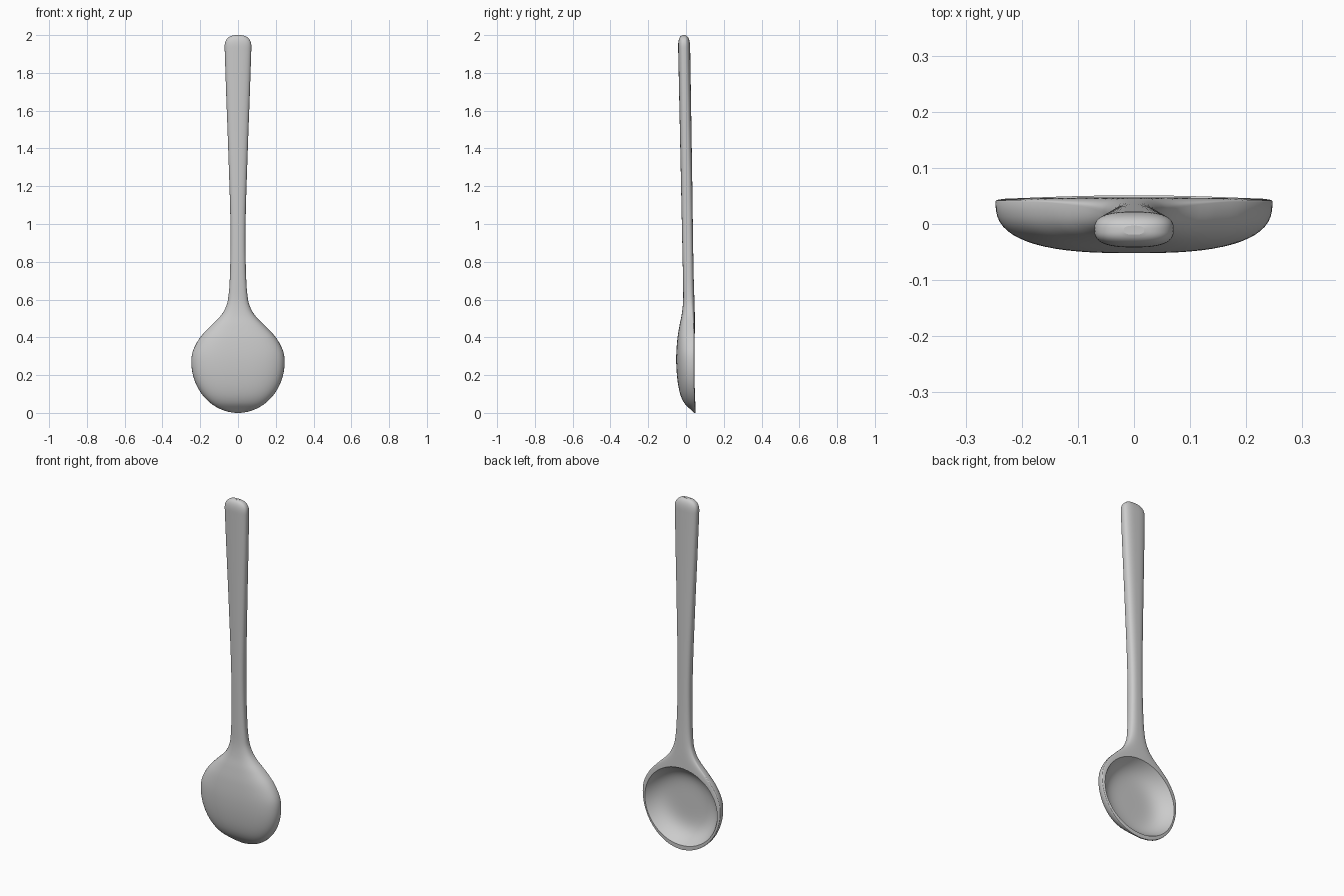
import bpy
import bmesh
from math import sin, cos, pi, sqrt

cube = bpy.data.objects.get("Cube")
if cube:
    bpy.data.objects.remove(cube, do_unlink=True)

# Profile curves along the height: (z, value)
WIDTH = [(.21, .238), (.27, .247), (.33, .238), (.4, .2), (.46, .145), (.5, .104),
         (.54, .074), (.6, .053), (.75, .042), (1, .04), (1.4, .052), (1.7, .063), (2, .073)]
FRONT = [(0, .044), (.02, .022), (.05, -.008), (.1, -.031), (.18, -.046), (.28, -.052),
         (.38, -.047), (.46, -.035), (.52, -.023), (.58, -.016), (.65, -.015), (1, -.022), (2, -.043)]
BACK = [(0, .051), (.5, .047), (.75, .04), (1.3, .032), (2, .021)]


def curve(points, z):
    """Smooth Hermite interpolation through the points."""
    def slope(i):
        a, b = points[max(i - 1, 0)], points[min(i + 1, len(points) - 1)]
        return (b[1] - a[1]) / (b[0] - a[0])
    i = 0
    while i < len(points) - 2 and z > points[i + 1][0]:
        i += 1
    (z0, v0), (z1, v1) = points[i], points[i + 1]
    h = z1 - z0
    t = (z - z0) / h
    return ((1 + 2 * t) * (1 - t) ** 2 * v0 + t * (1 - t) ** 2 * h * slope(i)
            + t * t * (3 - 2 * t) * v1 + t * t * (t - 1) * h * slope(i + 1))


def power(v, e):
    return abs(v) ** e * (1 if v >= 0 else -1)


def section(z, count=64):
    """Rounded cross-section of the spoon at height z."""
    if z < .27:
        w = max(.247 * sqrt(max(0, 1 - ((.27 - z) / .27) ** 2)), .012)
    else:
        w = curve(WIDTH, z)
    front, back = curve(FRONT, z), curve(BACK, z)
    # The widest line moves from the rim to the middle of the handle
    t = min(max((z - .42) / .25, 0), 1)
    t = t * t * (3 - 2 * t)
    mid = back - (back - front) * (.09 + .41 * t)
    # Rounded end of the handle
    end = max(0, (z - 1.93) / .07)
    cap = max((1 - min(end, 1) ** 2.6) ** (1 / 2.6), .25)
    ring = []
    for k in range(count):
        a = 2 * pi * k / count
        c, s = power(cos(a), .74), power(sin(a), .74)
        depth = (back - mid) if s > 0 else (mid - front)
        ring.append((w * cap * c, mid + depth * cap * s, z))
    return ring


def loft(name, rings):
    """Skin closed rings of equal size and cap both ends."""
    bm = bmesh.new()
    loops = [[bm.verts.new(p) for p in ring] for ring in rings]
    n = len(loops[0])
    for a, b in zip(loops, loops[1:]):
        for k in range(n):
            j = (k + 1) % n
            bm.faces.new((a[k], a[j], b[j], b[k]))
    bm.faces.new(loops[0])
    bm.faces.new(loops[-1])
    bmesh.ops.recalc_face_normals(bm, faces=bm.faces[:])
    mesh = bpy.data.meshes.new(name)
    bm.to_mesh(mesh)
    bm.free()
    obj = bpy.data.objects.new(name, mesh)
    bpy.context.collection.objects.link(obj)
    return obj


# Spoon body: bowl, neck and handle in one skin
heights = [.27 * (1 - cos(pi / 2 * i / 22)) for i in range(22)]
heights += [.27 + .43 * i / 32 for i in range(32)]
heights += [.7 + 1.23 * i / 26 for i in range(26)]
heights += [1.93 + .07 * sin(pi / 2 * i / 12) for i in range(13)]
spoon = loft("spoon", [section(z) for z in heights])

# Hollow of the bowl: an oval dish shape used as a cutter
RX, RZ, CENTRE, RIM, DEPTH = .233, .221, .245, .05, .084


def oval(r, y, count=72):
    return [(RX * r * cos(2 * pi * k / count), y, CENTRE + RZ * r * sin(2 * pi * k / count))
            for k in range(count)]


radii = [sin(pi / 2 * i / 20) for i in range(1, 21)]
dish = [oval(r, RIM - DEPTH * (1 - r ** 5)) for r in radii] + [oval(1.02, RIM + .03)]
cutter = loft("bowl_cutter", dish)
cutter.hide_render = True

bpy.ops.object.select_all(action="DESELECT")
bpy.context.view_layer.objects.active = spoon
spoon.select_set(True)
cut = spoon.modifiers.new("hollow", "BOOLEAN")
cut.operation = "DIFFERENCE"
cut.solver = "EXACT"
cut.object = cutter
bpy.ops.object.modifier_apply(modifier=cut.name)
bpy.data.objects.remove(cutter, do_unlink=True)

# Plain grey finish
grey = bpy.data.materials.new("plain_grey")
grey.use_nodes = True
colour = (.6, .6, .6, 1)
grey.diffuse_color = colour
grey.node_tree.nodes["Principled BSDF"].inputs["Base Color"].default_value = colour
spoon.data.materials.clear()
spoon.data.materials.append(grey)
for face in spoon.data.polygons:
    face.material_index = 0
bpy.ops.object.shade_smooth_by_angle(angle=.7)
